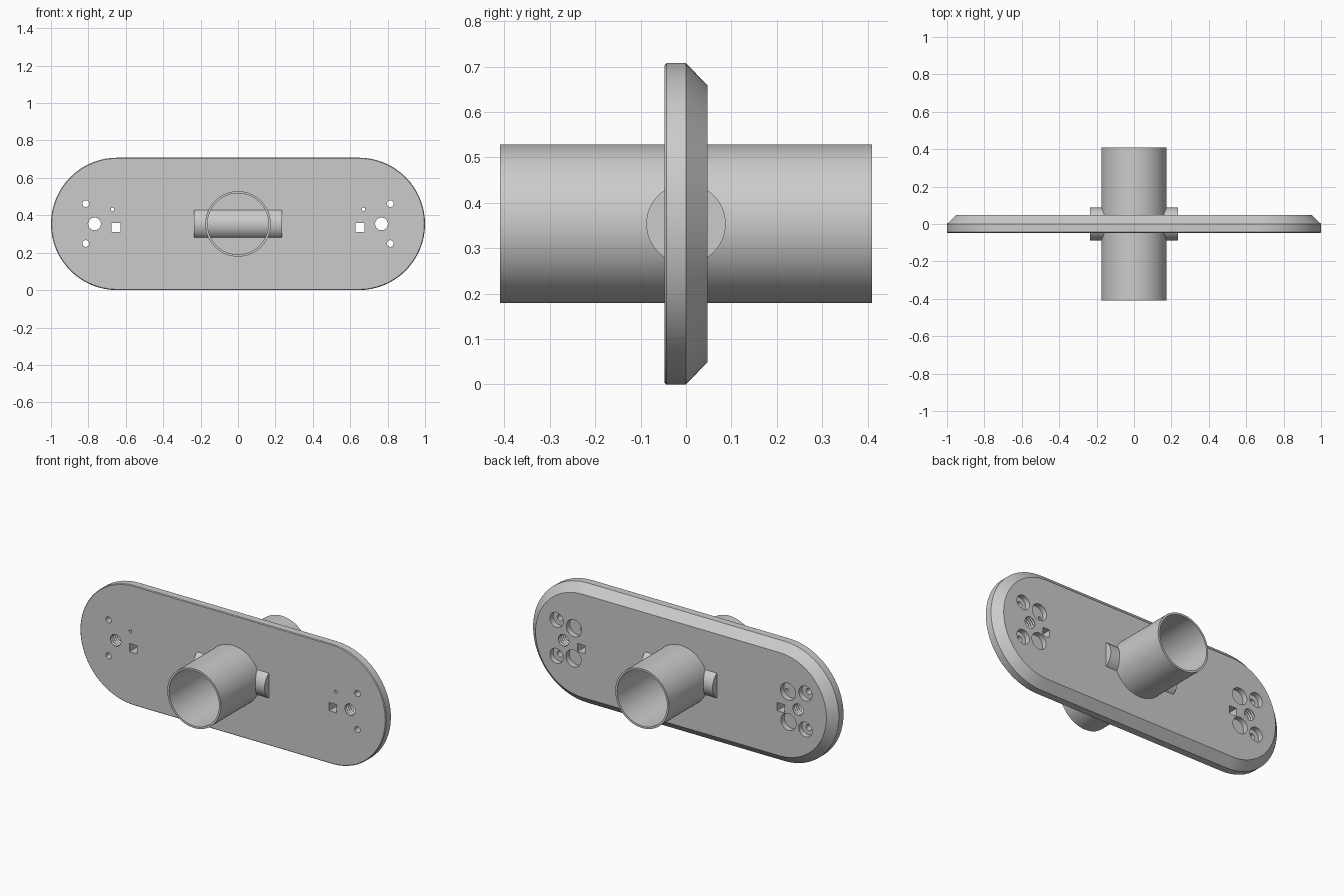
import bpy, bmesh, math

if "Cube" in bpy.data.objects:
    bpy.data.objects.remove(bpy.data.objects["Cube"])

ZC = 0.354      # height of the common axis
T = 0.047       # half thickness of the plate


def ring(x, z, r, y, n=32, turn=0.0):
    return [(x + r * math.cos(turn + 2 * math.pi * i / n), y,
             z + r * math.sin(turn + 2 * math.pi * i / n)) for i in range(n)]


def stadium(inset, y, n=32):
    pts = []
    for side, start in ((1, -math.pi / 2), (-1, math.pi / 2)):
        for i in range(n + 1):
            a = start + math.pi * i / n
            pts.append((side * 0.646 + (ZC - inset) * math.cos(a), y,
                        ZC + (ZC - inset) * math.sin(a)))
    return pts


def loft(bm, rings, closed=False):
    """Bridge equal rings; wrap round to the first ring or cap both ends."""
    vs = [[bm.verts.new(p) for p in r] for r in rings]
    n = len(vs[0])
    faces = []
    for k in range(len(vs) if closed else len(vs) - 1):
        a, b = vs[k], vs[(k + 1) % len(vs)]
        faces += [bm.faces.new((a[i], a[(i + 1) % n], b[(i + 1) % n], b[i])) for i in range(n)]
    if not closed:
        faces += [bm.faces.new(vs[0]), bm.faces.new(vs[-1])]
    bmesh.ops.recalc_face_normals(bm, faces=faces)


def finish(name, bm):
    me = bpy.data.meshes.new(name)
    bm.to_mesh(me)
    bm.free()
    ob = bpy.data.objects.new(name, me)
    bpy.context.collection.objects.link(ob)
    return ob


def activate(ob):
    bpy.ops.object.select_all(action='DESELECT')
    ob.select_set(True)
    bpy.context.view_layer.objects.active = ob


# rounded plate: small front edge break, wide rear chamfer
bm = bmesh.new()
loft(bm, [stadium(0.004, -T), stadium(0, -T + 0.004), stadium(0, 0), stadium(0.049, T)])
plate = finish("plate", bm)

# hole pattern, mirrored to both ends
bm = bmesh.new()
F, B, FLOOR = -T - 0.02, T + 0.02, 0.015
for s in (-1, 1):
    # counterbored screw holes
    for z in (0.249, 0.462):
        loft(bm, [ring(s * 0.814, z, r, y) for r, y in
                  ((0.018, F), (0.018, FLOOR), (0.044, FLOOR), (0.044, B))])
    # threaded central hole
    thread = [(0.034, F)] + [(0.034 + 0.006 * (k % 2), -T + 2 * T * k / 12) for k in range(13)] + [(0.034, B)]
    loft(bm, [ring(s * 0.767, ZC, r, y) for r, y in thread])
    # blind pockets, the upper one with a pin hole
    for x, z in ((0.703, 0.264), (0.70, 0.443)):
        loft(bm, [ring(s * x, z, 0.05, y) for y in (FLOOR, B)])
    loft(bm, [ring(s * 0.671, 0.432, 0.009, y, 16) for y in (F, FLOOR + 0.01)])
    # square hole
    loft(bm, [ring(s * 0.653, 0.335, 0.034, y, 4, math.pi / 4) for y in (F, B)])
cutter = finish("hole_cutter", bm)
cutter.hide_render = True

mod = plate.modifiers.new("holes", 'BOOLEAN')
mod.operation, mod.solver, mod.object = 'DIFFERENCE', 'EXACT', cutter
mod.use_self = True
activate(plate)
bpy.ops.object.modifier_apply(modifier=mod.name)
bpy.data.objects.remove(cutter)

# tube passing through the plate
bm = bmesh.new()
loft(bm, [ring(0, ZC, r, y, 96) for r, y in
          ((0.175, -0.41), (0.175, 0.41), (0.163, 0.41), (0.163, -0.41))], closed=True)
tube = finish("tube", bm)

# cross pin through the tube, axis along x
bm = bmesh.new()
loft(bm, [[(y, x, z) for x, y, z in ring(0, ZC, 0.0875, e, 64)] for e in (-0.235, 0.235)])
pin = finish("cross_pin", bm)

for ob in (plate, tube, pin):
    activate(ob)
    bpy.ops.object.shade_smooth_by_angle(angle=math.radians(30))
